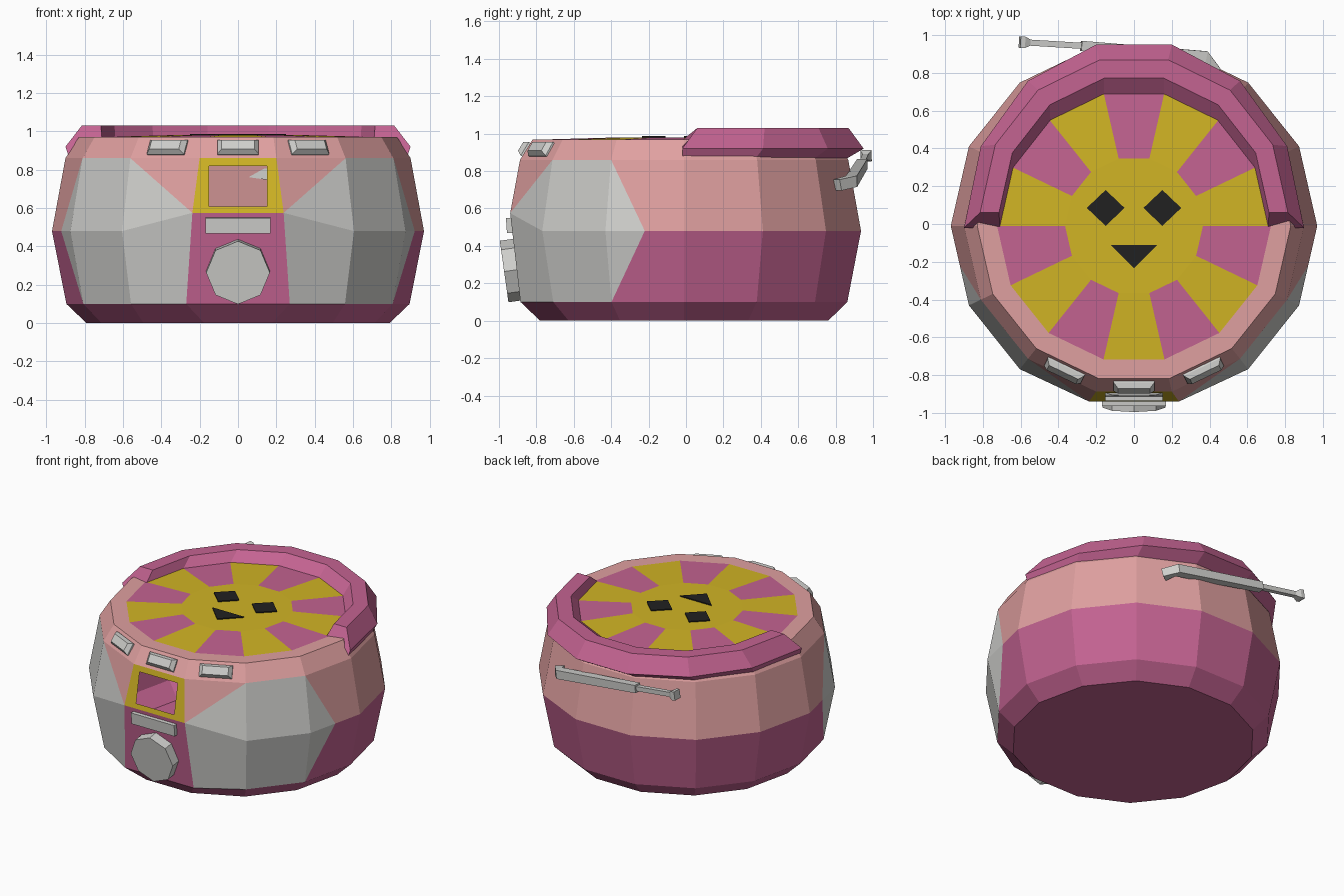
import bpy, bmesh, math
from mathutils import Vector, Matrix

cube = bpy.data.objects.get("Cube")
if cube:
    bpy.data.objects.remove(cube)


def material(name, rgb):
    m = bpy.data.materials.new(name)
    m.use_nodes = True
    m.diffuse_color = (*rgb, 1)
    m.node_tree.nodes["Principled BSDF"].inputs["Base Color"].default_value = (*rgb, 1)
    return m


MATS = [material("magenta", (0.55, 0.125, 0.285)), material("light_pink", (0.74, 0.35, 0.35)),
        material("yellow", (0.64, 0.46, 0.018)), material("grey", (0.62, 0.62, 0.60)),
        material("black", (0.015, 0.015, 0.015))]
MAGENTA, PINK, YELLOW, GREY, BLACK = range(5)


def build(name, polys, matrix=None):
    """Object from (points, colour) polygons, welded where they touch."""
    bm = bmesh.new()
    for pts, colour in polys:
        bm.faces.new([bm.verts.new(p) for p in pts]).material_index = colour
    bmesh.ops.remove_doubles(bm, verts=bm.verts, dist=0.0005)
    bmesh.ops.recalc_face_normals(bm, faces=bm.faces)
    if matrix:
        bm.transform(matrix)
    mesh = bpy.data.meshes.new(name)
    bm.to_mesh(mesh)
    bm.free()
    for m in MATS:
        mesh.materials.append(m)
    obj = bpy.data.objects.new(name, mesh)
    bpy.context.collection.objects.link(obj)
    return obj


def loft(rings, colour, caps=True):
    """Skin closed rings of equal length."""
    polys = []
    for a, b in zip(rings, rings[1:]):
        n = len(a)
        polys += [([a[i], a[(i + 1) % n], b[(i + 1) % n], b[i]], colour) for i in range(n)]
    if caps:
        polys += [(rings[0], colour), (rings[-1], colour)]
    return polys


# Body: hollow 14-sided barrel
STEP = 2 * math.pi / 14
CY = -0.01
RINGS = [(0, 0.79), (0.1, 0.895), (0.48, 0.97), (0.86, 0.9), (0.97, 0.83), (0.97, 0.725), (0.98, 0.365)]
FRONT = {1: (0.27, -0.885, 0.1), 2: (0.238, -0.94, 0.575)}  # widened front panel corners


def P(ring, k, side):
    if k == 0 and ring in FRONT:
        x, y, z = FRONT[ring]
        return Vector((side * x, y, z))
    z, r = RINGS[ring]
    a = (k + 0.5) * STEP
    return Vector((side * r * math.sin(a), CY - r * math.cos(a), z))


polys = []
for b in range(len(RINGS) - 1):
    for seg in range(8):
        colour = MAGENTA if b < 2 else PINK
        if b == 5:
            colour = MAGENTA if seg % 2 else YELLOW
        if seg in (0, 7):
            k = 0 if seg == 0 else 6
            quad = [P(b, k, -1), P(b, k, 1), P(b + 1, k, 1), P(b + 1, k, -1)]
            if seg == 0 and b == 2:  # yellow frame around the opening
                def inside(x, v):
                    p = (quad[0] + quad[1]) / 2
                    q = (quad[2] + quad[3]) / 2
                    return p.lerp(q, v) + Vector((x, 0, 0))
                hole = [inside(-0.15, 0.12), inside(0.15, 0.12), inside(0.15, 0.86), inside(-0.15, 0.86)]
                polys += loft([quad, hole], YELLOW, caps=False)
            else:
                polys.append((quad, colour))
            continue
        for side in (1, -1):
            a0, a1 = P(b, seg - 1, side), P(b, seg, side)
            c0, c1 = P(b + 1, seg - 1, side), P(b + 1, seg, side)
            if b == 2 and seg == 1:
                polys += [([a0, a1, c1], GREY), ([a0, c1, c0], PINK)]
            elif seg == 3 and b == 1:
                mid = (c0 + c1) / 2
                polys += [([a0, mid, c0], GREY), ([a0, a1, c1, mid], colour)]
            elif seg == 3 and b == 2:
                mid = (a0 + a1) / 2
                polys += [([a0, mid, c0], GREY), ([mid, a1, c1, c0], colour)]
            else:
                patch = b in (1, 2) and seg in (1, 2)
                polys.append(([a0, a1, c1, c0], GREY if patch else colour))
# Base and centre of the lid
for ring, colour in ((0, MAGENTA), (6, YELLOW)):
    loop = [P(ring, k, 1) for k in range(7)] + [P(ring, k, -1) for k in reversed(range(7))]
    polys.append((loop, colour))
build("body", polys)

# Raised collar around the back half: (centre y, x radius, y radius, z)
PROFILE = [(-0.02, 0.88, 0.89, 0.86), (-0.02, 0.9, 0.995, 0.92), (0.06, 0.815, 0.83, 1.03),
           (0.06, 0.715, 0.73, 1.03), (-0.02, 0.71, 0.72, 0.965)]
sections = []
for k in range(8):
    a = k * STEP
    sections.append([Vector((rx * math.cos(a), cy + ry * math.sin(a), z)) for cy, rx, ry, z in PROFILE])
build("back_collar", loft(sections, MAGENTA))


# Face plates on the lid
def plate(name, outline):
    build(name, loft([[Vector((x, y, z)) for x, y in outline] for z in (0.978, 0.987)], BLACK))


for side, label in ((1, "left"), (-1, "right")):
    cx = side * 0.15
    plate(label + "_eye", [(cx - 0.1, 0.085), (cx, -0.01), (cx + 0.1, 0.085), (cx, 0.18)])
plate("mouth", [(-0.125, -0.11), (0, -0.235), (0.125, -0.11)])


# Sloped buttons on the rim
def rect(w, h, z):
    return [Vector((x * w / 2, y * h / 2, z)) for x, y in ((-1, -1), (1, -1), (1, 1), (-1, 1))]


for i, label in enumerate(("right", "middle", "left")):
    turn = (i - 1) * STEP
    place = (Matrix.Translation((0, CY, 0)) @ Matrix.Rotation(turn, 4, "Z")
             @ Matrix.Translation((0, -0.845, 0.915)) @ Matrix.Rotation(math.radians(59), 4, "X"))
    rings = [rect(0.215, 0.085, -0.01), rect(0.215, 0.085, 0.008), rect(0.17, 0.055, 0.034)]
    build(label + "_button", loft(rings, GREY), place)

# Slot bar below the opening
build("slot_bar", loft([rect(0.34, 0.08, -0.02), rect(0.34, 0.08, 0.03)], GREY),
      Matrix.Translation((0, -0.93, 0.51)) @ Matrix.Rotation(math.radians(94), 4, "X"))

# Octagonal knob lying against the tilted front panel
rings = [[Vector((0.166 * math.cos(i * math.pi / 4), 0.166 * math.sin(i * math.pi / 4), z))
          for i in range(8)] for z in (-0.02, 0.065)]
build("knob", loft(rings, GREY),
      Matrix.Translation((0, -0.908, 0.272)) @ Matrix.Rotation(math.radians(98), 4, "X"))


# Aerial on the back
def rod(name, path):
    pts = [Vector(p[:3]) for p in path]
    rings = []
    for i, p in enumerate(pts):
        t = (pts[min(i + 1, len(pts) - 1)] - pts[max(i - 1, 0)]).normalized()
        u = t.cross(Vector((0, 0, 1))).normalized()
        v = u.cross(t)
        s = path[i][3]
        rings.append([p + u * s * a + v * s * b for a, b in ((-1, -1), (1, -1), (1, 1), (-1, 1))])
    build(name, loft(rings, GREY))


rod("aerial_base", [(0.43, 0.81, 0.725, 0.03), (0.38, 0.885, 0.745, 0.03), (-0.28, 0.943, 0.838, 0.027)])
rod("aerial_tip", [(-0.27, 0.943, 0.837, 0.016), (-0.55, 0.96, 0.876, 0.016),
                   (-0.58, 0.962, 0.88, 0.03), (-0.605, 0.963, 0.884, 0.03)])
